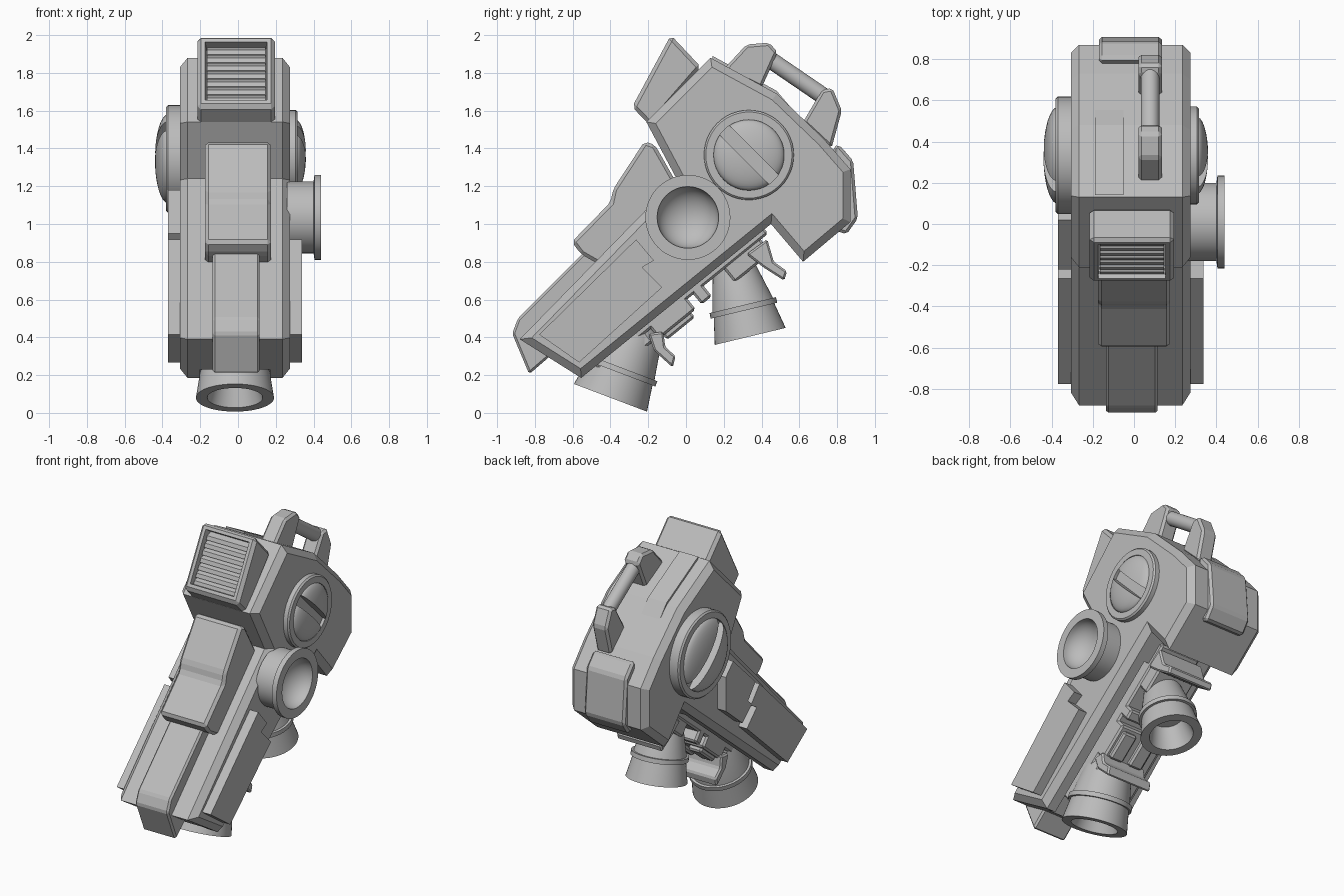
import bpy, bmesh, math
from mathutils import Vector, Matrix

cube = bpy.data.objects.get("Cube")
if cube:
    bpy.data.objects.remove(cube, do_unlink=True)

GREY = (0.5, 0.5, 0.5, 1)
grey = bpy.data.materials.new("plain grey")
grey.use_nodes = True
grey.diffuse_color = GREY
grey.node_tree.nodes["Principled BSDF"].inputs["Base Color"].default_value = GREY
MID = -0.016  # centre line of the main body


def finish(name, bm, smooth=False):
    bmesh.ops.recalc_face_normals(bm, faces=bm.faces[:])
    mesh = bpy.data.meshes.new(name)
    bm.to_mesh(mesh)
    bm.free()
    if smooth:
        mesh.shade_smooth()
        mesh.set_sharp_from_angle(angle=math.radians(35))
    mesh.materials.append(grey)
    obj = bpy.data.objects.new(name, mesh)
    bpy.context.collection.objects.link(obj)
    return obj


def prism_mesh(pts, x0, x1, bevel=0.0, caps_only=False):
    """Side profile in (y, z) extruded across x, with chamfered edges."""
    bm = bmesh.new()
    face = bm.faces.new([bm.verts.new((x0, y, z)) for y, z in pts])
    grown = bmesh.ops.extrude_face_region(bm, geom=[face])["geom"]
    bmesh.ops.translate(bm, vec=(x1 - x0, 0, 0),
                        verts=[g for g in grown if isinstance(g, bmesh.types.BMVert)])
    bmesh.ops.recalc_face_normals(bm, faces=bm.faces[:])
    if bevel:
        edges = [e for e in bm.edges
                 if not caps_only or abs(e.verts[0].co.x - e.verts[1].co.x) < 1e-5]
        bmesh.ops.bevel(bm, geom=edges, offset=bevel, segments=1,
                        profile=0.5, affect='EDGES', clamp_overlap=True)
    return bm


def prism(name, pts, x0, x1, bevel=0.0, caps_only=False):
    return finish(name, prism_mesh(pts, x0, x1, bevel, caps_only))


def lathe(name, profile, origin, axis, steps=48):
    """Profile of (radius, distance) turned round an axis."""
    bm = bmesh.new()
    verts = [bm.verts.new((r, 0, t)) for r, t in profile]
    edges = [bm.edges.new(pair) for pair in zip(verts, verts[1:])]
    bmesh.ops.spin(bm, geom=verts + edges, cent=(0, 0, 0), axis=(0, 0, 1),
                   angle=math.tau, steps=steps, use_merge=False)
    bmesh.ops.remove_doubles(bm, verts=bm.verts[:], dist=1e-4)
    turn = Vector(axis).to_track_quat('Z', 'Y').to_matrix().to_4x4()
    bm.transform(Matrix.Translation(origin) @ turn)
    return finish(name, bm, smooth=True)


def cut(obj, cutter):
    mod = obj.modifiers.new("cut", 'BOOLEAN')
    mod.operation = 'DIFFERENCE'
    mod.object = cutter
    cutter.hide_render = True
    cutter.hide_viewport = True


def under(s, o):
    """Point at distance s along the leg underside and o below it."""
    return (-0.555 + 0.777 * s + 0.63 * o, 0.185 + 0.63 * s - 0.777 * o)


def under_box(name, s0, s1, o0, o1, half, bevel=0.012):
    pts = [under(s0, o0), under(s1, o0), under(s1, o1), under(s0, o1)]
    return prism(name, pts, MID - half, MID + half, bevel)


# Main body: head and leg in one chamfered slab, with a channel underneath
body = prism("body", [(0.13, 1.88), (0.48, 1.69), (0.73, 1.45), (0.87, 1.29),
                      (0.87, 1.01), (0.62, 0.80), (0.45, 1.0), (-0.555, 0.185),
                      (-0.88, 0.39), (-0.05, 1.24), (-0.21, 1.54)],
             -0.307, 0.275, 0.04, caps_only=True)
cut(body, under_box("channel_cutter", -0.4, 1.1, -0.08, 0.2, 0.185, 0))

# Front snout strip and the stepped block above it
prism("snout_strip", [(-0.89, 0.5), (-0.92, 0.42), (-0.83, 0.205), (-0.72, 0.3),
                      (-0.3, 0.9), (-0.46, 0.93)], -0.135, 0.115, 0.012)
prism("snout_block", [(-0.22, 1.437), (-0.165, 1.42), (-0.04, 1.2), (-0.45, 0.78),
                      (-0.555, 0.84), (-0.605, 0.905), (-0.4, 1.115), (-0.385, 1.185)],
      -0.175, 0.175, 0.018)

# Hooded vent with a recessed opening and louvres
bm = prism_mesh([(-0.08, 2.0), (0.08, 1.83), (-0.19, 1.52), (-0.285, 1.62)],
                -0.215, 0.195, 0.02)
front = Vector((0, -0.88, 0.475))
mouth = max(bm.faces, key=lambda f: f.normal.dot(front) * f.calc_area())
bmesh.ops.inset_region(bm, faces=[mouth], thickness=0.03)
bmesh.ops.inset_region(bm, faces=[mouth], thickness=0.012, depth=-0.08)
finish("vent_hood", bm)
for i in range(7):
    k = (i - 3) * 0.048
    y, z = -0.145 + 0.475 * k, 1.79 + 0.88 * k
    prism("vent_louvre", [(y - 0.03, z - 0.02), (y - 0.02, z + 0.005),
                          (y + 0.03, z + 0.02), (y + 0.03, z - 0.01)], -0.165, 0.145)

# Carry handle: two posts and a bar
HX = 0.078
prism("handle_upper_post", [(0.2, 1.82), (0.32, 1.95), (0.44, 1.96), (0.485, 1.91),
                            (0.4, 1.72), (0.3, 1.77)], HX - 0.057, HX + 0.057, 0.015)
prism("handle_lower_post", [(0.62, 1.54), (0.72, 1.71), (0.775, 1.72), (0.825, 1.6),
                            (0.77, 1.4)], HX - 0.057, HX + 0.057, 0.015)
start, end = Vector((HX, 0.43, 1.88)), Vector((HX, 0.745, 1.665))
length = (end - start).length
lathe("handle_bar", [(0, 0), (0.045, 0), (0.045, length), (0, length)],
      start, end - start, 24)

# Rear pad and raised strip on top
prism("rear_pad", [(0.78, 1.41), (0.81, 1.42), (0.885, 1.335), (0.91, 1.03),
                   (0.85, 0.945), (0.78, 0.97)], -0.17, 0.135, 0.015)
prism("top_strip", [(0.14, 1.86), (0.14, 1.89), (0.48, 1.705), (0.57, 1.6),
                    (0.45, 1.66)], -0.19, -0.05)

# Side plates on the leg
lower = [(-0.777, 0.415), (-0.264, 0.918), (-0.17, 0.807), (-0.233, 0.77),
         (-0.127, 0.664), (-0.566, 0.267)]
for name, x0, x1 in (("leg_plate_left", 0.26, 0.338), ("leg_plate_right", -0.37, -0.29)):
    prism(name, lower, x0, x1)
prism("upper_plate_right", [(-0.22, 0.95), (0.02, 1.18), (0.1, 1.1), (0.1, 0.87),
                            (-0.08, 0.72), (-0.18, 0.81), (-0.14, 0.85)], -0.37, -0.29)

# Round side caps: ring plus slotted dome
slot = prism("slot_cutter", [(0.03, 1.62), (0.08, 1.67), (0.64, 1.11), (0.59, 1.06)],
             -0.6, 0.6)
for side, sign, base, ring_r, ring_h, dome_r, dome_h, z in (
        ("left", 1, 0.26, 0.238, 0.055, 0.187, 0.1, 1.365),
        ("right", -1, 0.29, 0.285, 0.09, 0.235, 0.15, 1.345)):
    origin, axis = (sign * base, 0.333, z), (sign, 0, 0)
    lathe("cap_ring_" + side, [(0, 0), (ring_r, 0), (ring_r, ring_h - 0.01),
                               (ring_r - 0.01, ring_h), (dome_r, ring_h),
                               (dome_r, ring_h - 0.02), (0, ring_h - 0.02)], origin, axis)
    low = ring_h - 0.03
    arc = [(dome_r * math.cos(a), ring_h - 0.01 + (dome_h - ring_h + 0.01) * math.sin(a))
           for a in (math.pi / 2 * i / 10 for i in range(11))]
    cut(lathe("cap_dome_" + side, [(0, low), (dome_r, low)] + arc, origin, axis), slot)

# Side port with a flange and a hollow bowl
bowl = [(0.163 * math.cos(a), 0.18 - 0.13 * math.sin(a))
        for a in (math.pi / 2 * i / 10 for i in range(11))]
lathe("side_port", [(0, 0), (0.19, 0), (0.19, 0.14), (0.225, 0.145), (0.225, 0.18)] + bowl,
      (0.26, 0.01, 1.035), (1, 0, 0))


# Thruster nozzles
def nozzle(name, mouth, axis, neck, waist, rim, length):
    band = length - 0.17
    axis = Vector(axis).normalized()
    profile = [(0, -0.08), (neck, -0.08), (neck, 0.03), (neck * 1.12, 0.06),
               (waist, band), (waist + 0.016, band), (waist + 0.016, band + 0.03),
               (waist, band + 0.03), (rim, length), (rim * 0.71, length),
               (rim * 0.5, length - 0.15), (0, length - 0.15)]
    lathe(name, profile, Vector(mouth) - axis * length, axis)


nozzle("front_nozzle", (MID, -0.4, 0.08), (0, -0.354, -0.935), 0.13, 0.185, 0.207, 0.45)
nozzle("rear_nozzle", (MID, 0.34, 0.405), (0, 0.233, -0.972), 0.105, 0.165, 0.193, 0.42)

# Underside beam, mounts and panels
under_box("under_beam", 0.1, 1.25, -0.1, 0.03, 0.15)
under_box("front_mount", 0.18, 0.42, -0.08, 0.09, 0.14)
under_box("rear_mount", 0.95, 1.2, -0.08, 0.12, 0.14)
under_box("under_block", 0.45, 0.7, -0.05, 0.1, 0.15)
under_box("under_rib", 0.74, 0.81, -0.05, 0.1, 0.15)
for sign in (-1, 1):
    x = MID + sign * 0.075
    pts = [under(0.48, 0.08), under(0.67, 0.08), under(0.67, 0.13), under(0.48, 0.13)]
    prism("under_panel", pts, x - 0.05, x + 0.05, 0.012)

# Bent brackets behind each nozzle
prism("rear_bracket", [(0.32, 0.84), (0.43, 0.92), (0.465, 0.80), (0.535, 0.75),
                       (0.52, 0.70), (0.41, 0.77)], MID - 0.17, MID + 0.17, 0.01)
prism("front_bracket", [(-0.2, 0.42), (-0.12, 0.43), (-0.11, 0.35), (-0.055, 0.30),
                        (-0.07, 0.24), (-0.17, 0.33)], MID - 0.17, MID + 0.17, 0.01)
